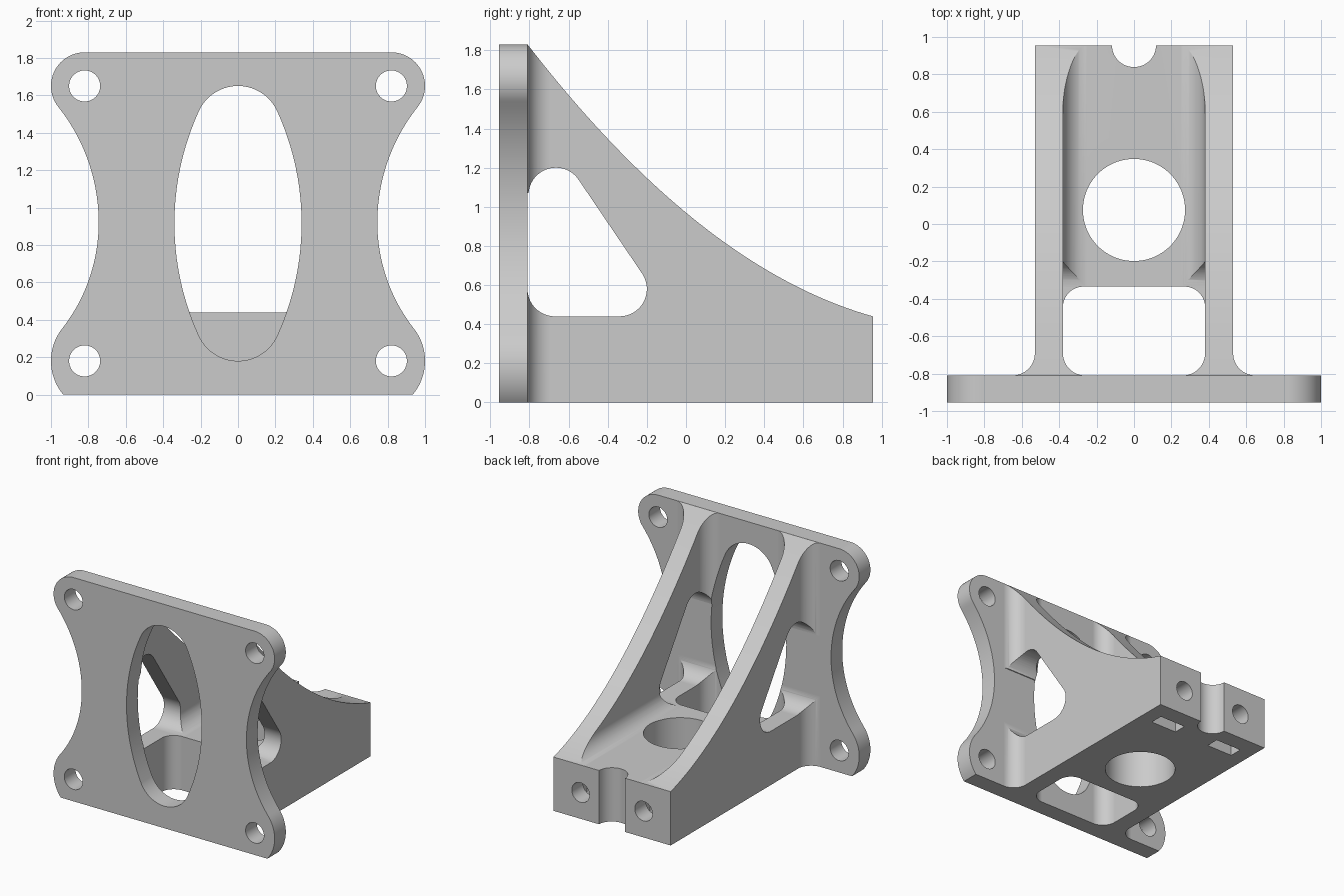
import bpy, bmesh, math

if "Cube" in bpy.data.objects:
    bpy.data.objects.remove(bpy.data.objects["Cube"])


def arc(cx, cy, r, a0, a1, n=20):
    """Points on an arc, angles in degrees."""
    return [(cx + r * math.cos(math.radians(a0 + (a1 - a0) * i / n)),
             cy + r * math.sin(math.radians(a0 + (a1 - a0) * i / n))) for i in range(n + 1)]


def mirrored(pts):
    """Close a right-hand half outline with its mirror image."""
    return pts + [(-x, y) for x, y in reversed(pts)]


def prism(name, pts, axis, lo, hi):
    """Extrude a 2D outline along an axis."""
    clean = []
    for p in pts:
        if not clean or math.dist(p, clean[-1]) > 1e-3:
            clean.append(p)
    if math.dist(clean[0], clean[-1]) < 1e-3:
        clean.pop()
    place = {'x': lambda p, h: (h, p[0], p[1]),
             'y': lambda p, h: (p[0], h, p[1]),
             'z': lambda p, h: (p[0], p[1], h)}[axis]
    bm = bmesh.new()
    low = [bm.verts.new(place(p, lo)) for p in clean]
    high = [bm.verts.new(place(p, hi)) for p in clean]
    bm.faces.new(low)
    bm.faces.new(high)
    n = len(clean)
    for i in range(n):
        j = (i + 1) % n
        bm.faces.new((low[i], low[j], high[j], high[i]))
    bmesh.ops.recalc_face_normals(bm, faces=bm.faces)
    mesh = bpy.data.meshes.new(name)
    bm.to_mesh(mesh)
    bm.free()
    ob = bpy.data.objects.new(name, mesh)
    bpy.context.collection.objects.link(ob)
    return ob


def apply_modifier(ob, mod):
    bpy.context.view_layer.objects.active = ob
    bpy.ops.object.modifier_apply(modifier=mod.name)


def boolean(ob, other, operation='DIFFERENCE'):
    mod = ob.modifiers.new("bool", 'BOOLEAN')
    mod.operation = operation
    mod.solver = 'EXACT'
    mod.object = other
    apply_modifier(ob, mod)
    bpy.data.objects.remove(other)


def hole(x, y, r, n=64):
    return arc(x, y, r, 0, 360, n)


# Body: swept side profile, trimmed to a footprint that flares into the plate
curve = [(-0.81 + 1.765 * i / 40) for i in range(41)]
side = [(-0.88, 0.05), (-0.81, 0.0), (0.955, 0.0)]
side += [(y, 0.97 - 0.555 * y + 0.287 * y * (y - 0.955)) for y in reversed(curve)]
side += [(-0.88, 1.75)]
body = prism("bracket", side, 'x', -0.8, 0.8)
foot = [(0.6, -0.88)] + arc(0.65, -0.69, 0.12, 270, 180) + [(0.53, 1.1)]
boolean(body, prism("footprint", mirrored(foot), 'z', -0.2, 2.0), 'INTERSECT')

# Channel between the walls, with rounded floor corners
channel = arc(0.25, 0.57, 0.13, -90, 0) + [(0.38, 2.2)]
boolean(body, prism("channel", mirrored(channel), 'y', -0.6, 1.2))

# Rounded opening between the floor and the plate
opening = ([(0.26, -0.83)] + arc(0.26, -0.69, 0.12, -90, 0)
           + arc(0.27, -0.445, 0.11, 0, 90))
boolean(body, prism("opening", mirrored(opening), 'z', -0.2, 2.2))

# Three-cornered windows through both walls
slope = math.degrees(math.atan2(0.325, 0.48))
window = ([(-0.83, 0.58)] + arc(-0.67, 0.58, 0.14, 180, 270)
          + arc(-0.34, 0.58, 0.14, 270, 360 + slope)
          + arc(-0.665, 1.06, 0.14, slope, 175) + [(-0.81, 1.07), (-0.83, 1.07)])
boolean(body, prism("window", window, 'x', -1, 1))

# Mounting plate with waisted sides
plate_half = (arc(0.72, 0.18, 0.28, -40, 38) + arc(1.666, 0.92, 0.921, 218, 180)
              + arc(1.738, 0.92, 0.993, 180, 141.5) + arc(0.82, 1.65, 0.18, -38.5, 90))
boolean(body, prism("plate", mirrored(plate_half), 'y', -0.955, -0.81), 'UNION')

# Oval plate opening
oval = (arc(-1.104, 0.915, 1.444, -24.6, 24.6) + arc(0, 1.42, 0.23, 24.6, 155.4, 36)
        + arc(1.104, 0.915, 1.444, 155.4, 204.6) + arc(0, 0.41, 0.23, 204.6, 335.4, 36))
boolean(body, prism("oval", oval, 'y', -1.2, -0.5))

# Floor hole and rear notch
boolean(body, prism("floor_hole", hole(0, 0.075, 0.273, 96), 'z', -0.2, 1.0))
boolean(body, prism("notch", hole(0, 0.957, 0.118), 'z', -0.2, 1.0))

for s in (-1, 1):
    # Plate bolt holes
    for z in (0.18, 1.65):
        boolean(body, prism("bolt_hole", hole(s * 0.82, z, 0.083, 48), 'y', -1.2, -0.7))
    # Rear screw hole and the nut slot under it
    boolean(body, prism("screw_hole", hole(s * 0.285, 0.215, 0.08, 48), 'y', 0.6, 1.2))
    x0, x1 = sorted((s * 0.165, s * 0.405))
    slot = [(x0, 0.70), (x1, 0.70), (x1, 0.81), (x0, 0.81)]
    boolean(body, prism("nut_slot", slot, 'z', -0.2, 0.33))

# Grey finish, smooth on the rounds only
grey = bpy.data.materials.new("plain grey")
grey.diffuse_color = (0.6, 0.6, 0.6, 1)
grey.use_nodes = True
grey.node_tree.nodes["Principled BSDF"].inputs["Base Color"].default_value = grey.diffuse_color
body.data.materials.clear()
body.data.materials.append(grey)
for poly in body.data.polygons:
    poly.material_index = 0
bpy.ops.object.select_all(action='DESELECT')
body.select_set(True)
bpy.context.view_layer.objects.active = body
bpy.ops.object.shade_smooth_by_angle(angle=math.radians(25))
weighted = body.modifiers.new("weighted", 'WEIGHTED_NORMAL')
weighted.keep_sharp = True
